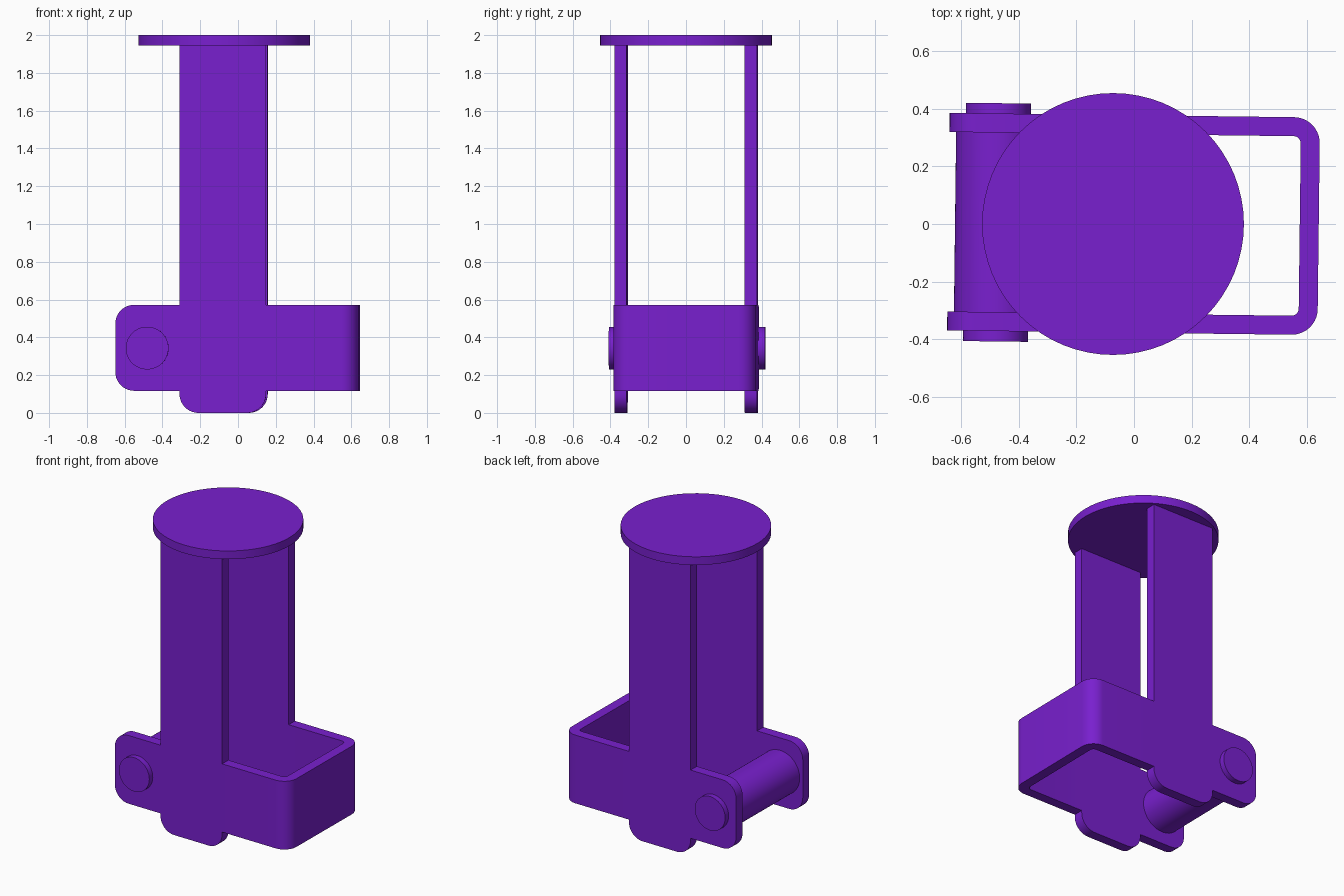
import bpy, bmesh, math
from mathutils import Vector, Matrix

if "Cube" in bpy.data.objects:
    bpy.data.objects.remove(bpy.data.objects["Cube"])

purple = bpy.data.materials.new("purple")
purple.diffuse_color = (0.19, 0.014, 0.62, 1)
purple.use_nodes = True
purple.node_tree.nodes["Principled BSDF"].inputs["Base Color"].default_value = purple.diffuse_color
TWIST = Matrix.Rotation(math.radians(-0.7), 4, 'Z')


def rounded(corners, steps=10):
    """Outline of right-angled corners (x, y, radius)."""
    out, n = [], len(corners)
    for i, (x, y, r) in enumerate(corners):
        p = Vector((x, y))
        if r == 0:
            out.append(p)
            continue
        u = (Vector(corners[i - 1][:2]) - p).normalized()
        v = (Vector(corners[(i + 1) % n][:2]) - p).normalized()
        c = p + (u + v) * r
        for k in range(steps + 1):
            t = math.pi / 2 * k / steps
            out.append(c - r * (math.cos(t) * v + math.sin(t) * u))
    return out


def finish(name, bm):
    bmesh.ops.recalc_face_normals(bm, faces=bm.faces)
    me = bpy.data.meshes.new(name)
    bm.to_mesh(me)
    bm.free()
    me.materials.append(purple)
    ob = bpy.data.objects.new(name, me)
    bpy.context.collection.objects.link(ob)
    return ob


def extrude(name, points, vec):
    bm = bmesh.new()
    face = bm.faces.new([bm.verts.new(p) for p in points])
    ext = bmesh.ops.extrude_face_region(bm, geom=[face])
    bmesh.ops.translate(bm, vec=vec, verts=[g for g in ext["geom"] if isinstance(g, bmesh.types.BMVert)])
    return finish(name, bm)


def cylinder(name, r, length, matrix, sides=64):
    bm = bmesh.new()
    bmesh.ops.create_cone(bm, cap_ends=True, segments=sides, radius1=r, radius2=r,
                          depth=length, matrix=matrix)
    return finish(name, bm)


def smooth(ob):
    bpy.ops.object.select_all(action='DESELECT')
    ob.select_set(True)
    bpy.context.view_layer.objects.active = ob
    bpy.ops.object.shade_smooth_by_angle(angle=math.radians(30))


# U-shaped strap in plan, trimmed by the cross-shaped side profile
plan = rounded([(-0.7, -0.378, 0), (0.642, -0.378, 0.09), (0.642, 0.378, 0.09), (-0.7, 0.378, 0),
                (-0.7, 0.312, 0), (0.576, 0.312, 0.025), (0.576, -0.312, 0.025), (-0.7, -0.312, 0)])
frame = extrude("strap_frame", [(p.x, p.y, -0.1) for p in plan], (0, 0, 2.2))
side = rounded([(-0.305, 0, 0.1), (0.153, 0, 0.1), (0.153, 0.117, 0), (0.7, 0.117, 0),
                (0.7, 0.572, 0), (0.153, 0.572, 0), (0.153, 1.95, 0), (-0.305, 1.95, 0),
                (-0.305, 0.572, 0), (-0.645, 0.572, 0.1), (-0.645, 0.117, 0.1), (-0.305, 0.117, 0)])
cutter = extrude("side_profile_cutter", [(p.x, -0.6, p.y) for p in side], (0, 1.2, 0))
cutter.hide_render = True
mod = frame.modifiers.new("trim", 'BOOLEAN')
mod.operation, mod.solver, mod.object = 'INTERSECT', 'EXACT', cutter
bpy.context.view_layer.objects.active = frame
bpy.ops.object.modifier_apply(modifier=mod.name)
bpy.data.objects.remove(cutter)
frame.data.transform(TWIST)

# roller and its pin between the open ends of the strap
axle = TWIST @ Matrix.Translation((-0.476, 0, 0.343)) @ Matrix.Rotation(math.pi / 2, 4, 'X')
roller = cylinder("roller", 0.146, 0.626, axle)
pin = cylinder("pin", 0.113, 0.828, axle)

# round top plate
plate = cylinder("top_plate", 0.455, 0.055, Matrix.Translation((-0.073, 0, 1.9725)))

for ob in (frame, roller, pin, plate):
    smooth(ob)
